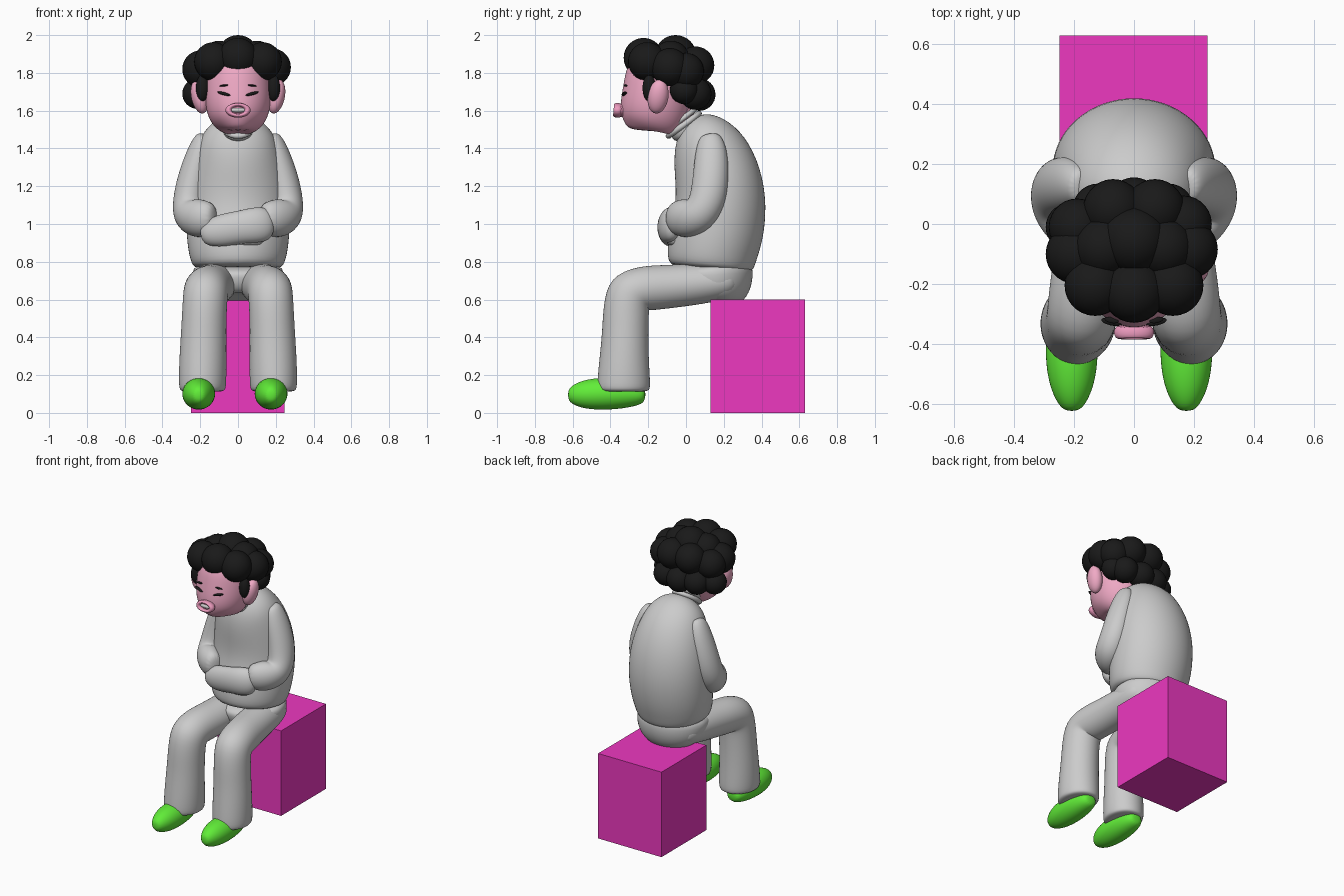
import bpy, bmesh, math
from mathutils import Vector, Matrix


def material(name, rgb):
    m = bpy.data.materials.new(name)
    m.diffuse_color = (*rgb, 1)
    return m


SKIN = material("skin", (0.87, 0.40, 0.56))
LIPS = material("lips", (0.85, 0.33, 0.52))
BLACK = material("black", (0.01, 0.01, 0.01))
GREEN = material("green", (0.12, 0.85, 0.04))
MAGENTA = material("magenta", (0.85, 0.04, 0.53))


def make(name, bm, mat=None, smooth=True, subsurf=0):
    bmesh.ops.recalc_face_normals(bm, faces=bm.faces)
    for f in bm.faces:
        f.smooth = smooth
    me = bpy.data.meshes.new(name)
    bm.to_mesh(me)
    bm.free()
    ob = bpy.data.objects.new(name, me)
    bpy.context.collection.objects.link(ob)
    if mat:
        me.materials.append(mat)
    if subsurf:
        ob.modifiers.new("smooth", 'SUBSURF').levels = subsurf
        ob.modifiers["smooth"].render_levels = subsurf
    return ob


def loft(name, rings, mat=None, hint=(1, 0, 0), n=16):
    """Skin elliptical rings (x, y, z, radius_a, radius_b) along their path."""
    bm = bmesh.new()
    pts = [Vector(r[:3]) for r in rings]
    u = Vector(hint)
    loops = []
    for i, r in enumerate(rings):
        t = (pts[min(i + 1, len(pts) - 1)] - pts[max(i - 1, 0)]).normalized()
        u = (u - t * u.dot(t)).normalized()
        v = t.cross(u)
        loops.append([bm.verts.new(pts[i] + 1.02 * (u * r[3] * math.cos(a) + v * r[4] * math.sin(a)))
                      for a in (2 * math.pi * k / n for k in range(n))])
    for a, b in zip(loops, loops[1:]):
        for k in range(n):
            bm.faces.new((a[k], a[(k + 1) % n], b[(k + 1) % n], b[k]))
    bm.faces.new(loops[0])
    bm.faces.new(loops[-1])
    return make(name, bm, mat, subsurf=2)


def balls(name, items, mat=None, rot=(0, 0, 0)):
    """Ellipsoids (x, y, z, rx, ry, rz) gathered in one object."""
    bm = bmesh.new()
    for x, y, z, rx, ry, rz in items:
        m = Matrix.Translation((x, y, z))
        for ang, ax in zip(rot, 'XYZ'):
            m = m @ Matrix.Rotation(ang, 4, ax)
        bmesh.ops.create_uvsphere(bm, u_segments=28, v_segments=16, radius=1,
                                  matrix=m @ Matrix.Diagonal((rx, ry, rz, 1)))
    return make(name, bm, mat)


def torus(name, loc, major, minor, rot, scale=(1, 1, 1), mat=None):
    bpy.ops.mesh.primitive_torus_add(location=loc, rotation=rot, major_radius=major,
                                     minor_radius=minor, major_segments=40, minor_segments=14)
    ob = bpy.context.object
    ob.name, ob.scale = name, scale
    bpy.ops.object.shade_smooth()
    if mat:
        ob.data.materials.append(mat)
    return ob


# Seat block
bm = bmesh.new()
bmesh.ops.create_cube(bm, size=1, matrix=Matrix.Translation((-0.002, 0.38, 0.3)) @ Matrix.Diagonal((0.495, 0.5, 0.6, 1)))
make("seat", bm, MAGENTA, smooth=False)

# Hunched sweater body
loft("sweater", [
    (0, .125, .765, .20, .19), (0, .125, .775, .245, .23), (0, .14, .86, .265, .24),
    (0, .165, .96, .275, .248), (0, .187, 1.1, .275, .243), (0, .172, 1.25, .262, .232),
    (0, .125, 1.39, .225, .205), (0, .075, 1.48, .185, .155), (0, .045, 1.53, .12, .1),
    (0, .03, 1.55, .06, .05)])

# Rolled collar and neck
loft("neck", [(0, .04, 1.48, .07, .07), (0, -.02, 1.55, .07, .07), (0, -.09, 1.64, .075, .075)], SKIN)
loft("collar", [(0, .03, 1.47, .085, .09), (0, 0, 1.515, .085, .095), (0, -.025, 1.55, .08, .09)])
torus("collar_roll_lower", (0, -.012, 1.525), .08, .016, (math.radians(36), 0, 0), (1, 1.2, 1))
torus("collar_roll_upper", (0, -.03, 1.55), .074, .014, (math.radians(36), 0, 0), (1, 1.2, 1))

# Hips
loft("hips", [(0, .13, .595, .12, .1), (0, .135, .605, .19, .165), (0, .14, .66, .235, .205),
              (0, .14, .73, .245, .22), (0, .13, .80, .235, .21)])

for s, side in ((-1, "left"), (1, "right")):
    # Legs
    loft("leg_" + side, [
        (s * .11, .27, .71, .07, .06), (s * .115, .22, .70, .115, .095), (s * .125, .08, .685, .12, .11),
        (s * .145, -.1, .667, .12, .115), (s * .165, -.23, .66, .12, .122), (s * .172, -.30, .635, .118, .138),
        (s * .177, -.318, .55, .118, .122), (s * .182, -.322, .42, .12, .122), (s * .186, -.328, .27, .126, .132),
        (s * .188, -.33, .14, .126, .143), (s * .188, -.33, .115, .118, .135), (s * .188, -.33, .112, .08, .09)])
    # Arms
    loft("arm_" + side, [
        (s * .175, .125, 1.475, .03, .04), (s * .185, .13, 1.45, .05, .065), (s * .205, .135, 1.37, .07, .088),
        (s * .24, .132, 1.24, .082, .096), (s * .262, .115, 1.12, .085, .098), (s * .258, .07, 1.045, .09, .1),
        (s * .225, .01, 1.03, .09, .105), (s * .17, -.045, 1.03, .075, .095), (s * .12, -.07, 1.03, .05, .07)])
    # Shoes
    fx = .175 if s > 0 else -.208
    loft("shoe_" + side, [
        (fx, -.215, .09, .03, .025), (fx, -.235, .092, .058, .05), (fx, -.33, .1, .084, .078),
        (fx, -.44, .102, .09, .087), (fx, -.54, .098, .076, .077), (fx, -.605, .094, .045, .05),
        (fx, -.625, .094, .02, .022)], GREEN)
    # Ears
    balls("ear_" + side, [(s * .203, -.148, 1.675, .045, .055, .092)], SKIN, (-.15, s * .2, 0))
    # Eye slits and brows
    balls("eye_" + side, [(s * .075, -.327, 1.69, .036, .012, .008)], BLACK, (0, s * -.25, s * .2))
    balls("brow_" + side, [(s * .075, -.321, 1.733, .024, .01, .005)], BLACK, (0, s * .1, s * .2))

# Forearm and sleeve folded over the belly
loft("folded_forearm", [
    (-.185, -.05, .945, .03, .04), (-.17, -.065, .947, .05, .065), (-.09, -.085, .965, .058, .088),
    (0, -.097, .982, .055, .085), (.09, -.095, .995, .058, .095), (.155, -.07, 1.0, .055, .09),
    (.18, -.05, 1.0, .03, .05)], hint=(0, 1, 0))
loft("sleeve_cuff", [
    (-.16, -.06, .93, .03, .04), (-.08, -.07, .925, .04, .045), (.06, -.07, .925, .04, .045),
    (.14, -.06, .93, .03, .04)], hint=(0, 1, 0))

# Head
loft("head", [
    (0, -.20, 1.493, .06, .10), (0, -.2, 1.5, .095, .135), (0, -.185, 1.54, .148, .168),
    (0, -.165, 1.62, .175, .185), (0, -.15, 1.72, .176, .182), (0, -.135, 1.82, .165, .18),
    (0, -.12, 1.89, .11, .12)], SKIN)

# Mouth
torus("lips", (0, -.362, 1.602), .05, .017, (math.radians(85), 0, 0), (1, .58, 1.3), LIPS)
balls("mouth_base", [(0, -.342, 1.602, .058, .025, .036)], LIPS)
balls("teeth", [(0, -.36, 1.603, .05, .016, .013)])

# Curly hair made of overlapping balls
R = .1
hair = [(x, y, z, r, r, r) for x, y, z, r in [
    (0, -.055, 1.89, .11), (0, -.225, 1.88, .105),
    (-.13, -.205, 1.86, .102), (.13, -.205, 1.86, .102),
    (-.195, -.1, 1.82, R), (.18, -.085, 1.83, R),
    (-.19, -.01, 1.81, .095), (.165, 0, 1.81, .095),
    (-.07, .05, 1.84, R), (.07, .05, 1.84, R),
    (-.1, -.08, 1.87, R), (.1, -.08, 1.87, R),
    (-.215, -.01, 1.69, .08), (-.12, .05, 1.69, .085),
    (0, .07, 1.685, .086), (.115, .05, 1.69, .085), (.165, -.01, 1.71, .075)]]
balls("hair", hair, BLACK)
balls("sideburns", [(s * .188, -.195, 1.72, .035, .035, .07) for s in (-1, 1)], BLACK)
